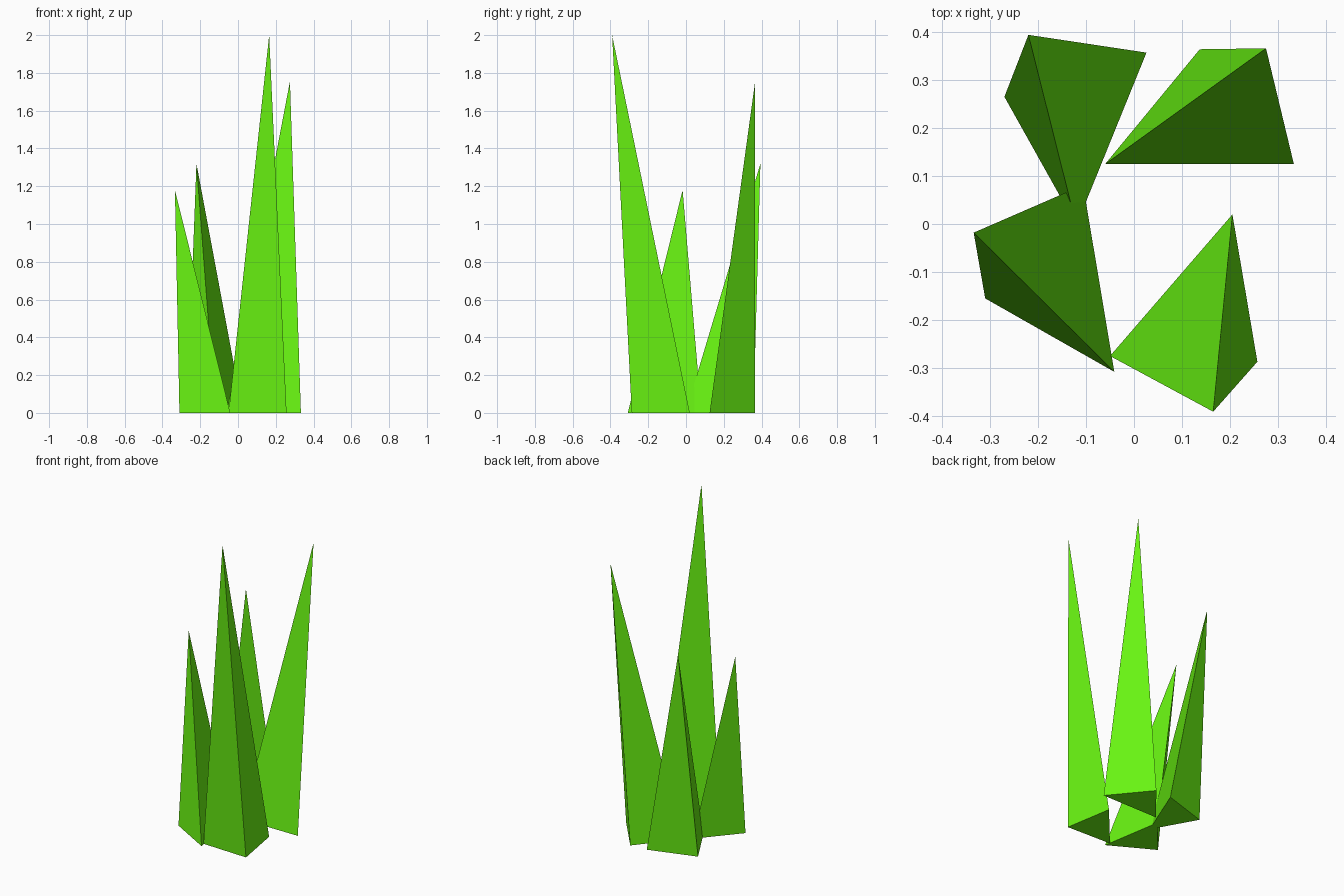
import bpy, bmesh

if "Cube" in bpy.data.objects:
    bpy.data.objects.remove(bpy.data.objects["Cube"])

green = bpy.data.materials.new("grass_green")
green.diffuse_color = (0.14, 0.9, 0.006, 1)
green.use_nodes = True
green.node_tree.nodes["Principled BSDF"].inputs["Base Color"].default_value = green.diffuse_color


def blade(name, base, tip):
    """Three-sided flat-shaded spike: ground triangle plus a leaning tip."""
    bm = bmesh.new()
    ring = [bm.verts.new((x, y, 0)) for x, y in base]
    top = bm.verts.new(tip)
    bm.faces.new(ring[::-1])
    for i in range(3):
        bm.faces.new((ring[i], ring[(i + 1) % 3], top))
    bmesh.ops.recalc_face_normals(bm, faces=bm.faces[:])
    mesh = bpy.data.meshes.new(name)
    bm.to_mesh(mesh)
    bm.free()
    mesh.materials.append(green)
    bpy.context.collection.objects.link(bpy.data.objects.new(name, mesh))


# Four grass blades, each leaning outward from the clump
blade("front_right_blade", [(-0.05, -0.275), (0.257, -0.287), (0.205, 0.02)], (0.165, -0.391, 2.0))
blade("back_right_blade", [(-0.06, 0.125), (0.333, 0.125), (0.137, 0.364)], (0.275, 0.366, 1.755))
blade("back_left_blade", [(-0.27, 0.265), (-0.12, -0.003), (0.026, 0.357)], (-0.22, 0.394, 1.32))
blade("front_left_blade", [(-0.31, -0.155), (-0.041, -0.308), (-0.106, 0.081)], (-0.334, -0.018, 1.18))
